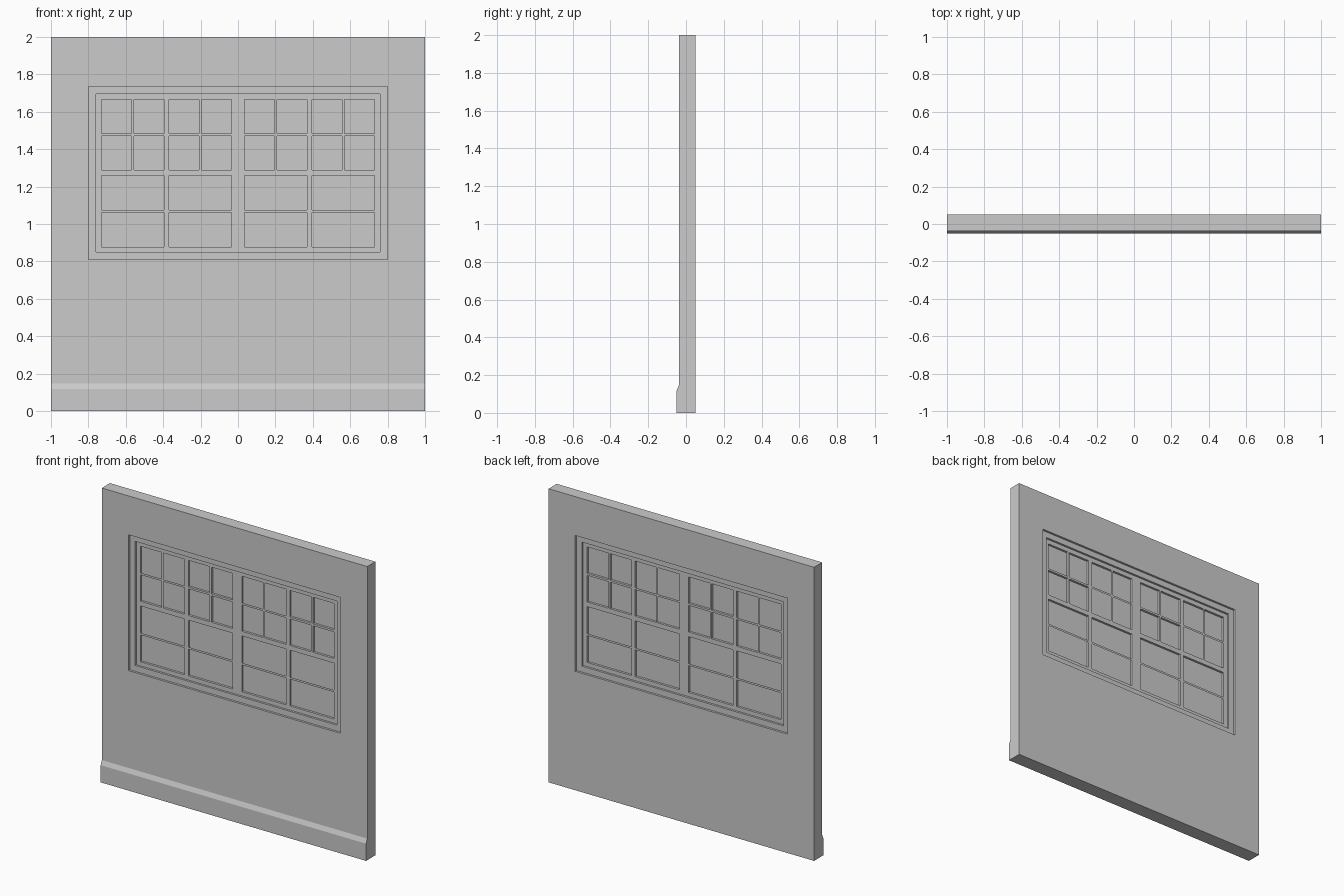
import bpy, bmesh

if "Cube" in bpy.data.objects:
    bpy.data.objects.remove(bpy.data.objects["Cube"])

MID = 0.0065          # middle plane of the wall thickness


def make_object(name, bm):
    mesh = bpy.data.meshes.new(name)
    bmesh.ops.recalc_face_normals(bm, faces=bm.faces)
    bm.to_mesh(mesh)
    bm.free()
    obj = bpy.data.objects.new(name, mesh)
    bpy.context.collection.objects.link(obj)
    return obj


def add_box(bm, x0, x1, z0, z1, half):
    """Box spanning x and z, with its thickness centred on the wall."""
    verts = bmesh.ops.create_cube(bm, size=1)["verts"]
    for v in verts:
        v.co.x = x0 if v.co.x < 0 else x1
        v.co.y = MID + (half if v.co.y > 0 else -half)
        v.co.z = z0 if v.co.z < 0 else z1


def boxes(name, rects, half):
    bm = bmesh.new()
    for r in rects:
        add_box(bm, *r, half)
    return make_object(name, bm)


def sheets(name, rects, offsets):
    """Thin flat panels at the given distances from the middle plane."""
    bm = bmesh.new()
    for x0, x1, z0, z1 in rects:
        for d in offsets:
            y = MID + d
            bm.faces.new([bm.verts.new(p) for p in
                          ((x0, y, z0), (x1, y, z0), (x1, y, z1), (x0, y, z1))])
    return make_object(name, bm)


def ring(outer, inner):
    """Four rectangles filling the space between two rectangles."""
    a, b, c, d = outer
    e, f, g, h = inner
    return [(a, e, c, d), (f, b, c, d), (e, f, c, g), (e, f, h, d)]


# Wall with sloped plinth, extruded along x
bm = bmesh.new()
profile = [(-0.05, 0), (0.05, 0), (0.05, 2), (-0.037, 2), (-0.037, 0.147), (-0.05, 0.117)]
face = bm.faces.new([bm.verts.new((-1, y, z)) for y, z in profile])
ext = bmesh.ops.extrude_face_region(bm, geom=[face])["geom"]
bmesh.ops.translate(bm, vec=(2, 0, 0), verts=[v for v in ext if isinstance(v, bmesh.types.BMVert)])
wall = make_object("wall", bm)

# Window opening cut through the wall
OPENING = (-0.8, 0.8, 0.81, 1.735)
cutter = boxes("opening_cutter", [OPENING], 0.2)
cutter.hide_render = True
cut = wall.modifiers.new("opening", "BOOLEAN")
cut.object = cutter
cut.solver = "EXACT"
bpy.context.view_layer.objects.active = wall
bpy.ops.object.modifier_apply(modifier=cut.name)
bpy.data.objects.remove(cutter)

# Outer frame, slightly recessed on both faces
INNER = (-0.76, 0.76, 0.85, 1.695)
boxes("window_frame", ring(OPENING, INNER), 0.029)

# Sash frame with centre mullion and meeting rails
SASH = 0.015
PANES = (-0.73, 0.73, 0.878, 1.665)
sash = ring(INNER, PANES) + [(-0.035, 0.035, PANES[2], PANES[3])]
for x0, x1 in ((-0.73, -0.035), (0.035, 0.73)):
    sash.append((x0, x1, 1.258, 1.29))
boxes("sash_frame", sash, SASH)

# Glass filling the panes
sheets("glass", [PANES], [0])

# Glazing bars: solid bars, plus flat strips over the plain panes
solid, flat = [], []
w, t = 0.014, 0.007
for x0, x1 in ((-0.73, -0.035), (0.035, 0.73)):
    xm = (x0 + x1) / 2
    xl, xr = (x0 + xm - w) / 2, (x1 + xm + w) / 2
    for z0, z1 in ((0.878, 1.258), (1.29, 1.665)):
        zm = (z0 + z1) / 2
        solid.append((xm - w, xm + w, z0, z1))
        flat.append((x0, xm - w, zm - t, zm + t))
        if z0 < 1:
            flat.append((xm + w, x1, zm - t, zm + t))
        else:
            flat += [(xl - t, xl + t, z0, zm - t), (xl - t, xl + t, zm + t, z1)]
            solid += [(xm + w, x1, zm - t, zm + t),
                      (xr - t, xr + t, z0, zm - t), (xr - t, xr + t, zm + t, z1)]
boxes("glazing_bars", solid, SASH)
sheets("glazing_strips", flat, [-SASH, SASH])
